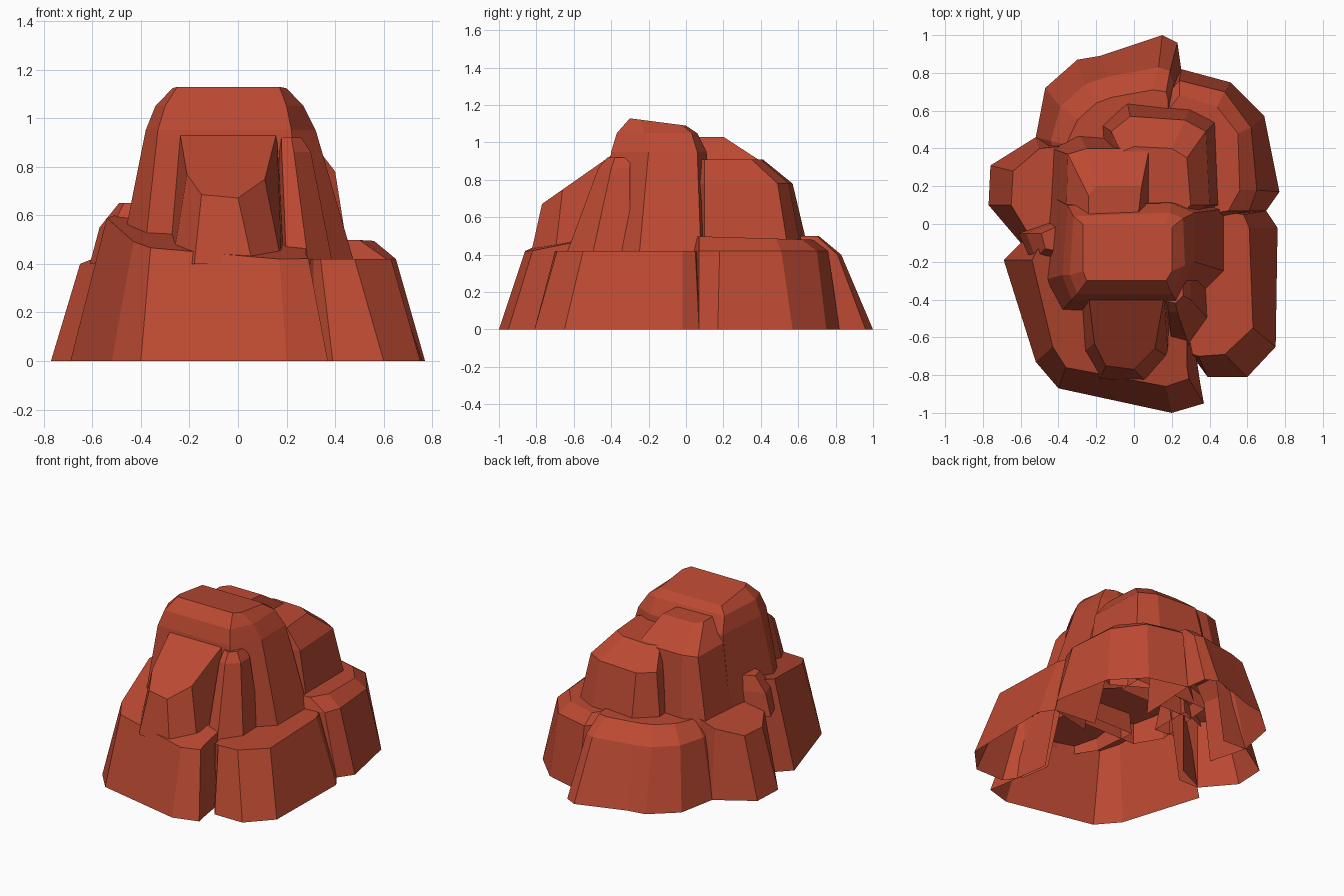
import bpy
import bmesh

default_cube = bpy.data.objects.get("Cube")
if default_cube:
    bpy.data.objects.remove(default_cube, do_unlink=True)

# One red sandstone colour for the whole formation
sandstone = bpy.data.materials.new("red_sandstone")
sandstone.use_nodes = True
sandstone.diffuse_color = (.5, .067, .032, 1)
shader = sandstone.node_tree.nodes["Principled BSDF"]
shader.inputs["Base Color"].default_value = sandstone.diffuse_color
shader.inputs["Roughness"].default_value = .9


def plane(height, slope_x=0, slope_y=0):
    """Height rule for a level or tilted ring."""
    return lambda x, y: height + slope_x * x + slope_y * y


def rock(name, *rings, closed=True):
    """Loft matching counter-clockwise rings upward and cap the last one.

    Each ring is a height rule followed by its outline. An open rock has
    walls along its outer arc only, so the formation stays hollow below.
    """
    bm = bmesh.new()
    loops = []
    for height, outline in rings:
        loops.append([bm.verts.new((x, y, height(x, y))) for x, y in outline])
    count = len(loops[0])
    for lower, upper in zip(loops, loops[1:]):
        for i in range(count if closed else count - 1):
            j = (i + 1) % count
            bm.faces.new((lower[i], lower[j], upper[j], upper[i]))
    cap = bm.faces.new(loops[-1])
    bmesh.ops.triangulate(bm, faces=[cap])
    mesh = bpy.data.meshes.new(name)
    bm.to_mesh(mesh)
    bm.free()
    mesh.materials.append(sandstone)
    rock_object = bpy.data.objects.new(name, mesh)
    bpy.context.collection.objects.link(rock_object)
    return rock_object


ground = plane(0)
buried = plane(.4)

# Base boulders, open towards the middle
rock("front_base",
     (ground, [(-.4, 0), (-.58, -.08), (-.69, -.19), (-.52, -.73), (-.4, -.87),
               (.2, -1), (.37, -.95), (.35, -.84), (.3, -.5)]),
     (plane(.6, -.05, .2),
      [(-.4, 0), (-.48, -.08), (-.54, -.19), (-.43, -.65), (-.36, -.76),
       (.17, -.86), (.29, -.82), (.28, -.75), (.28, -.4)]),
     closed=False)

rock("front_left_base",
     (ground, [(.28, -.5), (.31, -.7), (.39, -.81), (.6, -.81), (.75, -.65),
               (.76, -.02), (.7, .07), (.4, .1)]),
     (plane(.42), [(.25, -.4), (.31, -.69), (.34, -.7), (.48, -.69), (.63, -.55),
                   (.61, -.02), (.58, .05), (.3, .1)]),
     closed=False)

rock("back_left_base",
     (ground, [(.4, 0), (.7, .07), (.77, .17), (.69, .57), (.51, .75),
               (.25, .82), (.1, .7)]),
     (plane(.42), [(.35, .02), (.61, .07), (.65, .18), (.62, .51), (.48, .7),
                   (.24, .76), (.1, .6)]),
     (plane(.5, 0, -.03), [(.3, .04), (.5, .07), (.56, .18), (.55, .48),
                           (.44, .62), (.24, .68), (.1, .5)]),
     closed=False)

rock("back_base",
     (ground, [(.23, .4), (.25, .82), (.23, .96), (.15, 1), (-.18, .89),
               (-.3, .87), (-.47, .72), (-.52, .46), (-.45, .2)]),
     (plane(.4), [(.2, .4), (.21, .75), (.19, .81), (.13, .83), (-.14, .78),
                  (-.26, .74), (-.39, .62), (-.44, .44), (-.4, .2)]),
     (plane(.5), [(.18, .4), (.18, .66), (.17, .7), (.1, .71), (-.12, .67),
                  (-.2, .64), (-.3, .55), (-.36, .42), (-.34, .2)]),
     closed=False)

rock("right_base",
     (ground, [(-.35, .45), (-.52, .46), (-.76, .31), (-.77, .1),
               (-.6, -.1), (-.45, -.1)]),
     (plane(.66, .4), [(-.3, .42), (-.5, .4), (-.64, .28), (-.65, .1),
                       (-.56, -.05), (-.35, -.08)]),
     closed=False)

# Small spur on the right shoulder
rock("right_spur",
     (buried, [(-.61, -.05), (-.53, -.23), (-.38, -.25), (-.38, .04)]),
     (plane(.55), [(-.57, -.05), (-.52, -.18), (-.38, -.2), (-.38, .02)]),
     (plane(.65), [(-.49, -.05), (-.47, -.13), (-.38, -.15), (-.38, 0)]))

# Main summit tower
rock("summit_tower",
     (buried, [(-.49, -.3), (-.39, -.47), (.26, -.47), (.48, -.25),
               (.48, .08), (.2, .16), (-.45, .15)]),
     (plane(.95), [(-.38, -.27), (-.33, -.4), (.22, -.4), (.32, -.2),
                   (.32, .06), (.2, .11), (-.35, .1)]),
     (plane(1.05), [(-.34, -.27), (-.3, -.37), (.2, -.37), (.27, -.22),
                    (.26, .03), (.19, .06), (-.32, .04)]),
     (plane(1.09, 0, -.13), [(-.27, -.25), (-.25, -.3), (.17, -.3), (.2, -.25),
                             (.2, -.02), (.17, 0), (-.27, 0)]))

# Two rear towers behind the summit
rock("rear_ridge",
     (buried, [(-.46, 0), (.1, 0), (.1, .45), (-.3, .48), (-.44, .4)]),
     (plane(.9), [(-.36, 0), (.08, 0), (.08, .4), (-.25, .4), (-.35, .37)]),
     (plane(1.03), [(-.24, .03), (.02, .03), (.04, .2), (-.2, .2), (-.24, .15)]))

rock("rear_tower",
     (buried, [(.2, 0), (.46, .1), (.44, .55), (.3, .62), (-.04, .66),
               (-.18, .53), (-.15, .2)]),
     (plane(.78), [(.2, 0), (.4, .1), (.38, .49), (.27, .55), (-.02, .57),
                   (-.12, .49), (-.1, .2)]),
     (plane(.91), [(.2, 0), (.3, .1), (.28, .35), (.2, .4), (0, .41),
                   (-.07, .38), (-.08, .2)]))

# Sloping buttress on the front face
rock("front_buttress",
     (buried, [(-.3, -.38), (-.27, -.68), (-.18, -.82), (.06, -.83),
               (.18, -.7), (.2, -.38)]),
     (plane(1.21, 0, .7), [(-.24, -.38), (-.21, -.63), (-.15, -.75), (0, -.77),
                           (.11, -.66), (.16, -.38)]))

# Narrow pillar beside the buttress
rock("front_pillar",
     (buried, [(.15, -.4), (.2, -.62), (.29, -.64), (.39, -.5), (.38, -.3)]),
     (plane(.86), [(.16, -.36), (.18, -.46), (.23, -.47), (.3, -.4), (.3, -.3)]),
     (plane(.92), [(.17, -.35), (.18, -.41), (.22, -.42), (.26, -.38), (.26, -.3)]))
